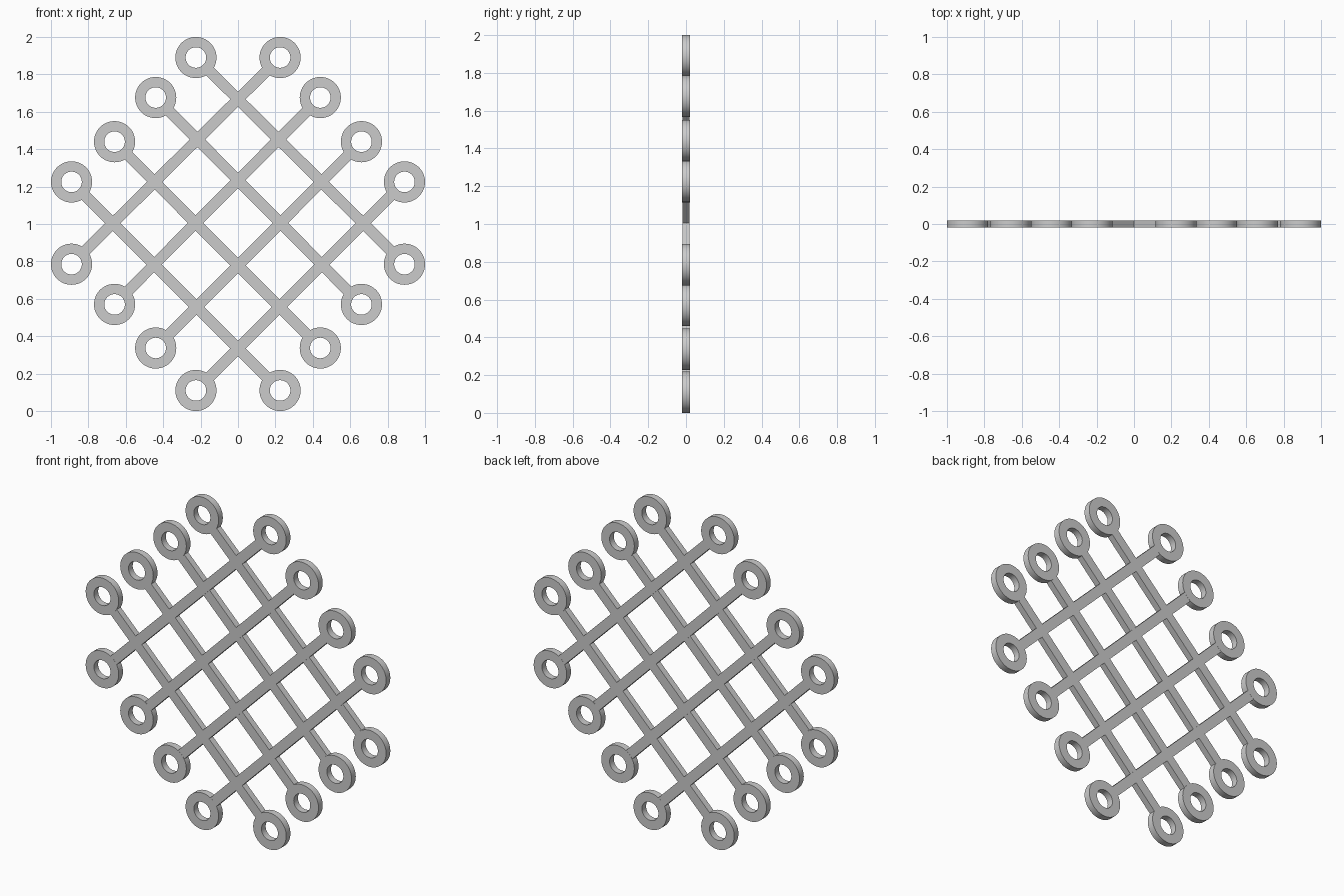
import bpy, bmesh, math
from mathutils import Matrix, Vector

if "Cube" in bpy.data.objects:
    bpy.data.objects.remove(bpy.data.objects["Cube"])

HALF = 0.02                     # half thickness
R_OUT, R_IN = 0.11, 0.055       # ring radii
BAR_W = 0.058

# Ends of the bars rising to the right: (lower left, upper right)
BARS = [((-0.89, 0.785), (0.225, 1.89)),
        ((-0.66, 0.57), (0.44, 1.676)),
        ((-0.44, 0.337), (0.66, 1.44)),
        ((-0.225, 0.11), (0.89, 1.225))]


def finish(name, bm):
    bmesh.ops.recalc_face_normals(bm, faces=bm.faces)
    mesh = bpy.data.meshes.new(name)
    bm.to_mesh(mesh)
    bm.free()
    ob = bpy.data.objects.new(name, mesh)
    bpy.context.collection.objects.link(ob)
    return ob


def ring(name, x, z, n=48):
    bm = bmesh.new()
    profile = [(R_IN, -HALF), (R_OUT, -HALF), (R_OUT, HALF), (R_IN, HALF)]
    loops = []
    for i in range(n):
        a = 2 * math.pi * i / n
        loops.append([bm.verts.new((x + r * math.cos(a), y, z + r * math.sin(a)))
                      for r, y in profile])
    for i in range(n):
        p, q = loops[i], loops[(i + 1) % n]
        for j in range(4):
            k = (j + 1) % 4
            bm.faces.new((p[j], p[k], q[k], q[j]))
    ob = finish(name, bm)
    bpy.ops.object.select_all(action='DESELECT')
    ob.select_set(True)
    bpy.context.view_layer.objects.active = ob
    bpy.ops.object.shade_smooth_by_angle(angle=math.radians(35))


def bar(name, a, b, y):
    a, b = Vector((a[0], y, a[1])), Vector((b[0], y, b[1]))
    d = b - a
    length = d.length - 2 * 0.085      # ends stop inside the ring bodies
    m = (Matrix.Translation((a + b) / 2)
         @ Matrix.Rotation(-math.atan2(d.z, d.x), 4, 'Y')
         @ Matrix.Diagonal((length, 2 * HALF - 0.002, BAR_W, 1)))
    bm = bmesh.new()
    bmesh.ops.create_cube(bm, size=1, matrix=m)
    finish(name, bm)


# Two crossing families of bars, each with a ring at both ends
for side, tag in ((1, "rising"), (-1, "falling")):
    for i, ends in enumerate(BARS, 1):
        a, b = [(side * x, z) for x, z in ends]
        bar(f"{tag}_bar_{i}", a, b, -0.0005 * side)
        ring(f"{tag}_ring_low_{i}", *a)
        ring(f"{tag}_ring_high_{i}", *b)
